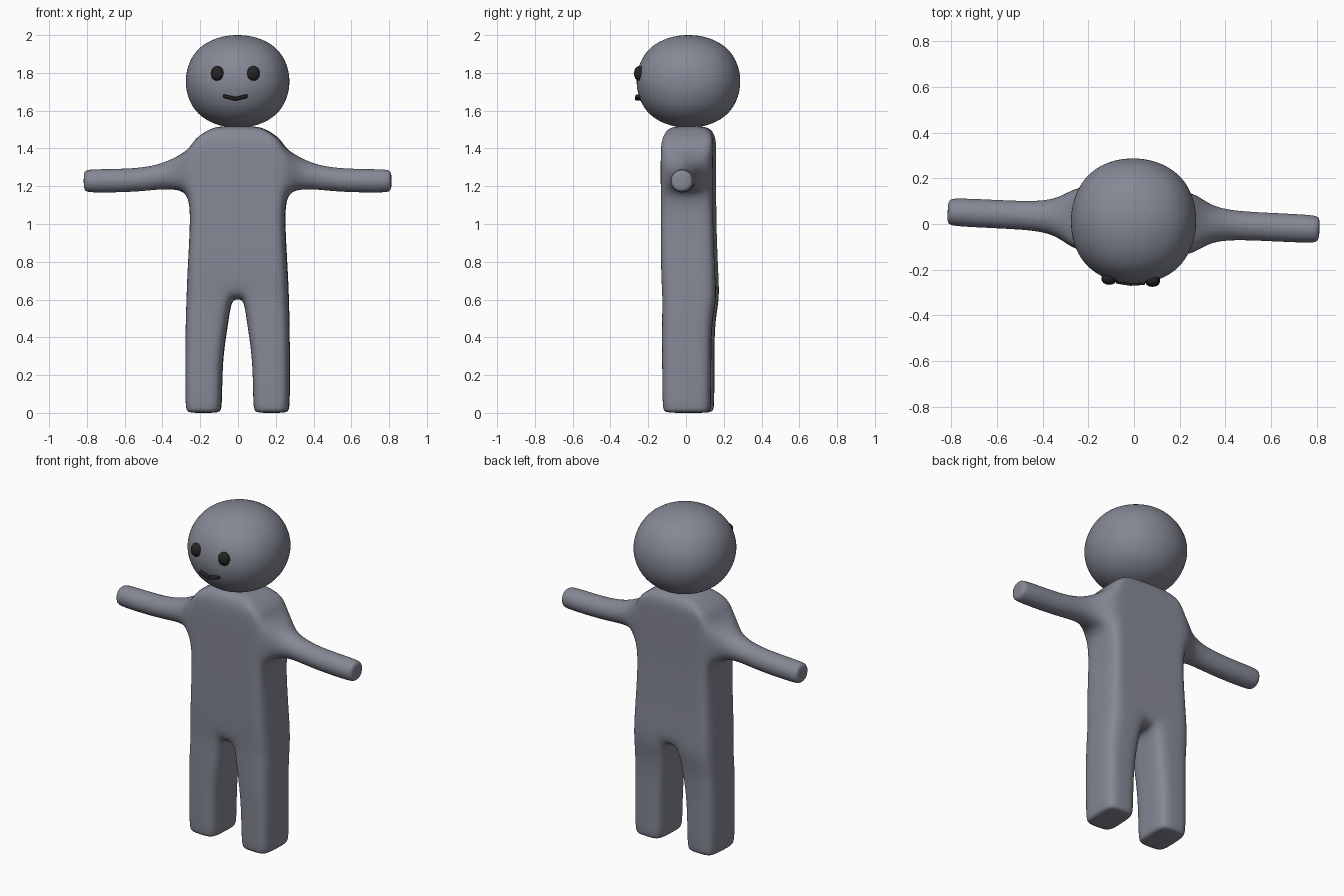
import bpy, bmesh, math
from mathutils import Matrix, Vector

if "Cube" in bpy.data.objects:
    bpy.data.objects.remove(bpy.data.objects["Cube"])

# the whole figure is turned slightly about the vertical axis
TURN = Matrix.Translation((-0.002, 0.013, 0)) @ Matrix.Rotation(math.radians(-2.7), 4, 'Z')


def material(name, rgb):
    m = bpy.data.materials.new(name)
    m.diffuse_color = (*rgb, 1)
    m.use_nodes = True
    m.node_tree.nodes["Principled BSDF"].inputs["Base Color"].default_value = m.diffuse_color
    return m


GREY = material("slate grey", (0.235, 0.245, 0.30))
BLACK = material("soft black", (0.018, 0.018, 0.018))


def finish(bm, name, mat, levels):
    bmesh.ops.recalc_face_normals(bm, faces=bm.faces)
    bm.transform(TURN)
    for f in bm.faces:
        f.smooth = True
    me = bpy.data.meshes.new(name)
    bm.to_mesh(me)
    bm.free()
    me.materials.append(mat)
    ob = bpy.data.objects.new(name, me)
    bpy.context.collection.objects.link(ob)
    if levels:
        mod = ob.modifiers.new("smooth", 'SUBSURF')
        mod.levels = mod.render_levels = levels
    return ob


# body levels: height, column x (1, 2, 3), front y, back y
LEVELS = [
    (0.000, 0.095, 0.18, 0.265, -0.120, 0.120),
    (0.025, 0.083, 0.18, 0.276, -0.128, 0.128),
    (0.280, 0.083, 0.18, 0.276, -0.130, 0.128),
    (0.480, 0.050, 0.17, 0.274, -0.132, 0.130),
    (0.600, 0.035, 0.15, 0.270, -0.128, 0.156),
    (0.720, 0.085, 0.17, 0.266, -0.136, 0.150),
    (0.950, 0.085, 0.17, 0.252, -0.138, 0.140),
    (1.160, 0.085, 0.17, 0.248, -0.138, 0.138),
    (1.280, 0.085, 0.17, 0.260, -0.138, 0.138),
    (1.395, 0.085, 0.17, 0.258, -0.138, 0.138),
    (1.465, 0.085, 0.16, 0.228, -0.132, 0.138),
    (1.518, 0.070, 0.13, 0.190, -0.100, 0.110),
]
DROP = {10: (0, 0, -0.005, -0.02), 11: (0, 0, -0.006, -0.042)}
# arm rings: x, centre height, radius
ARM = {4: (0.33, 1.268, 0.092), 5: (0.42, 1.248, 0.071), 6: (0.55, 1.230, 0.068),
       7: (0.785, 1.228, 0.069), 8: (0.815, 1.228, 0.060)}
ARM_LOW, ARM_MID = 7, 8


def node(i, j, k):
    """Position of a cage node: i across, j front to back, k upward."""
    a, s = abs(i), (i > 0) - (i < 0)
    if a > 3:
        x, zc, r = ARM[a]
        d = Vector((j - 1, k - ARM_MID))
        if d.length:
            d = d.normalized() * r
        return (s * x, d.x + 0.002, zc + d.y)
    z, x1, x2, x3, front, back = LEVELS[k]
    y = (front, (front + back) / 2, back)[j]
    if k in DROP:
        z += DROP[k][a]
    return (s * (0, x1, x2, x3)[a], y, z)


# body cage: cells of legs, torso and arms; only outer faces are kept
cells = set()
for j in (0, 1):
    for k in range(len(LEVELS) - 1):
        for i in range(-8, 8):
            col = i if i >= 0 else -i - 1
            leg = k < 4 and col in (1, 2)
            torso = k >= 4 and col < 3
            arm = k in (ARM_LOW, ARM_MID) and col >= 3
            if leg or torso or arm:
                cells.add((i, j, k))
bm = bmesh.new()
verts = {}


def vert(n):
    if n not in verts:
        verts[n] = bm.verts.new(node(*n))
    return verts[n]


for c in sorted(cells):
    for axis in range(3):
        u, v = (axis + 1) % 3, (axis + 2) % 3
        for side in (0, 1):
            near = list(c)
            near[axis] += 2 * side - 1
            if tuple(near) in cells:
                continue
            quad = []
            for du, dv in ((0, 0), (1, 0), (1, 1), (0, 1)):
                p = list(c)
                p[axis] += side
                p[u] += du
                p[v] += dv
                quad.append(vert(tuple(p)))
            bm.faces.new(quad)
finish(bm, "body", GREY, 3)


def rounded_box(name, centre, radii, mat, levels):
    """Subdivided cube whose smoothed half sizes are the given radii."""
    bm = bmesh.new()
    bmesh.ops.create_cube(bm, size=2)
    bm.transform(Matrix.Translation(centre) @ Matrix.Diagonal((*[r / 0.8395 for r in radii], 1)))
    return finish(bm, name, mat, levels)


# head
rounded_box("head", (0, 0, 1.755), (0.274, 0.274, 0.245), GREY, 5)

# eyes
for side, label in ((-1, "left"), (1, "right")):
    rounded_box(label + "_eye", (side * 0.095, -0.256, 1.797), (0.034, 0.028, 0.039), BLACK, 2)

# mouth: a shallow chevron bar
bm = bmesh.new()
rings = []
for x, z, y in ((-0.064, 1.678, -0.262), (0, 1.663, -0.269), (0.064, 1.678, -0.262)):
    rings.append([bm.verts.new((x, y + dy, z + dz)) for dy, dz in
                  ((-0.015, -0.008), (-0.015, 0.008), (0.03, 0.012), (0.03, -0.012))])
for a, b in zip(rings, rings[1:]):
    for n in range(4):
        bm.faces.new((a[n], a[(n + 1) % 4], b[(n + 1) % 4], b[n]))
bm.faces.new(rings[0])
bm.faces.new(rings[-1])
mouth = finish(bm, "mouth", BLACK, 0)
bevel = mouth.modifiers.new("soft edges", 'BEVEL')
bevel.width = 0.004
bevel.segments = 2
